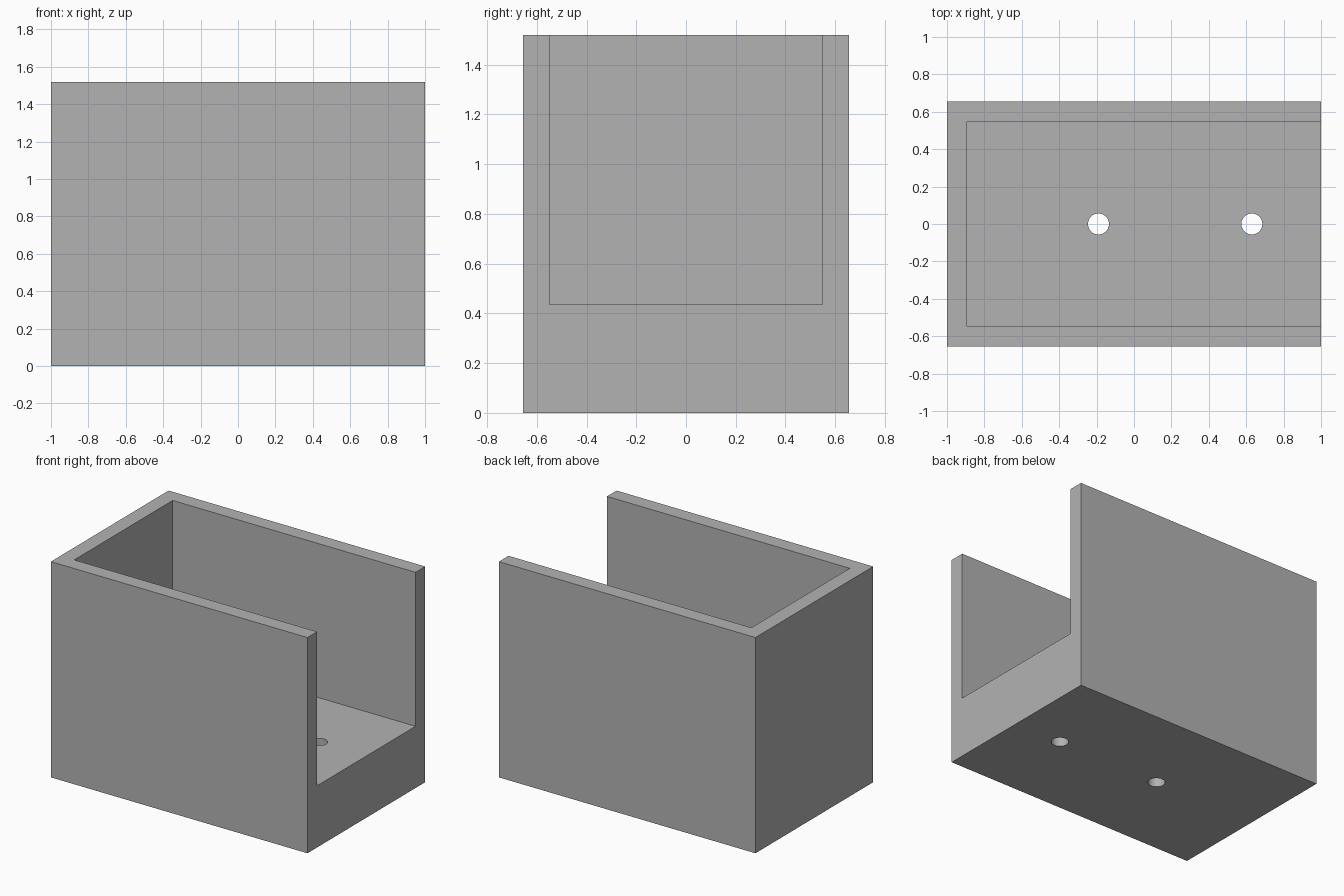
import bpy
import math

# Remove the default cube
default = bpy.data.objects.get("Cube")
if default:
    bpy.data.objects.remove(default, do_unlink=True)

# Overall size
HALF_X, HALF_Y, HEIGHT = 1.0, 0.655, 1.52
WALL, FLOOR = 0.107, 0.435
HOLE_RADIUS = 0.056
HOLE_XS = (-0.19, 0.63)
OVERCUT = 0.2

grey = bpy.data.materials.new("plain_grey")
grey.use_nodes = True
colour = (0.45, 0.45, 0.45, 1.0)
grey.diffuse_color = colour
grey.node_tree.nodes["Principled BSDF"].inputs["Base Color"].default_value = colour


def box(name, low, high):
    """Axis-aligned box between two corners."""
    centre = [(a + b) / 2 for a, b in zip(low, high)]
    bpy.ops.mesh.primitive_cube_add(size=1, location=centre)
    obj = bpy.context.object
    obj.name = name
    obj.scale = [b - a for a, b in zip(low, high)]
    bpy.ops.object.transform_apply(location=True, rotation=False, scale=True)
    obj.data.materials.append(grey)
    return obj


def cut(target, cutter):
    """Subtract the cutter from the target, then discard it."""
    cutter.hide_render = True
    mod = target.modifiers.new("cut", 'BOOLEAN')
    mod.operation = 'DIFFERENCE'
    mod.solver = 'EXACT'
    mod.object = cutter
    bpy.ops.object.select_all(action='DESELECT')
    target.select_set(True)
    bpy.context.view_layer.objects.active = target
    bpy.ops.object.modifier_apply(modifier=mod.name)
    bpy.data.objects.remove(cutter, do_unlink=True)


# Solid block
holder = box("open_ended_holder", (-HALF_X, -HALF_Y, 0), (HALF_X, HALF_Y, HEIGHT))

# Pocket, open at the top and at the left end
inner_y = HALF_Y - WALL
cut(holder, box("pocket_cutter", (-HALF_X + WALL, -inner_y, FLOOR),
                (HALF_X + OVERCUT, inner_y, HEIGHT + OVERCUT)))

# Two screw holes through the thick floor
for x in HOLE_XS:
    bpy.ops.mesh.primitive_cylinder_add(vertices=48, radius=HOLE_RADIUS,
                                        depth=FLOOR + 2 * OVERCUT,
                                        location=(x, 0, FLOOR / 2))
    drill = bpy.context.object
    drill.name = "hole_cutter"
    drill.data.materials.append(grey)
    cut(holder, drill)

# Round hole walls, crisp edges elsewhere
bpy.ops.object.shade_smooth_by_angle(angle=math.radians(30))
